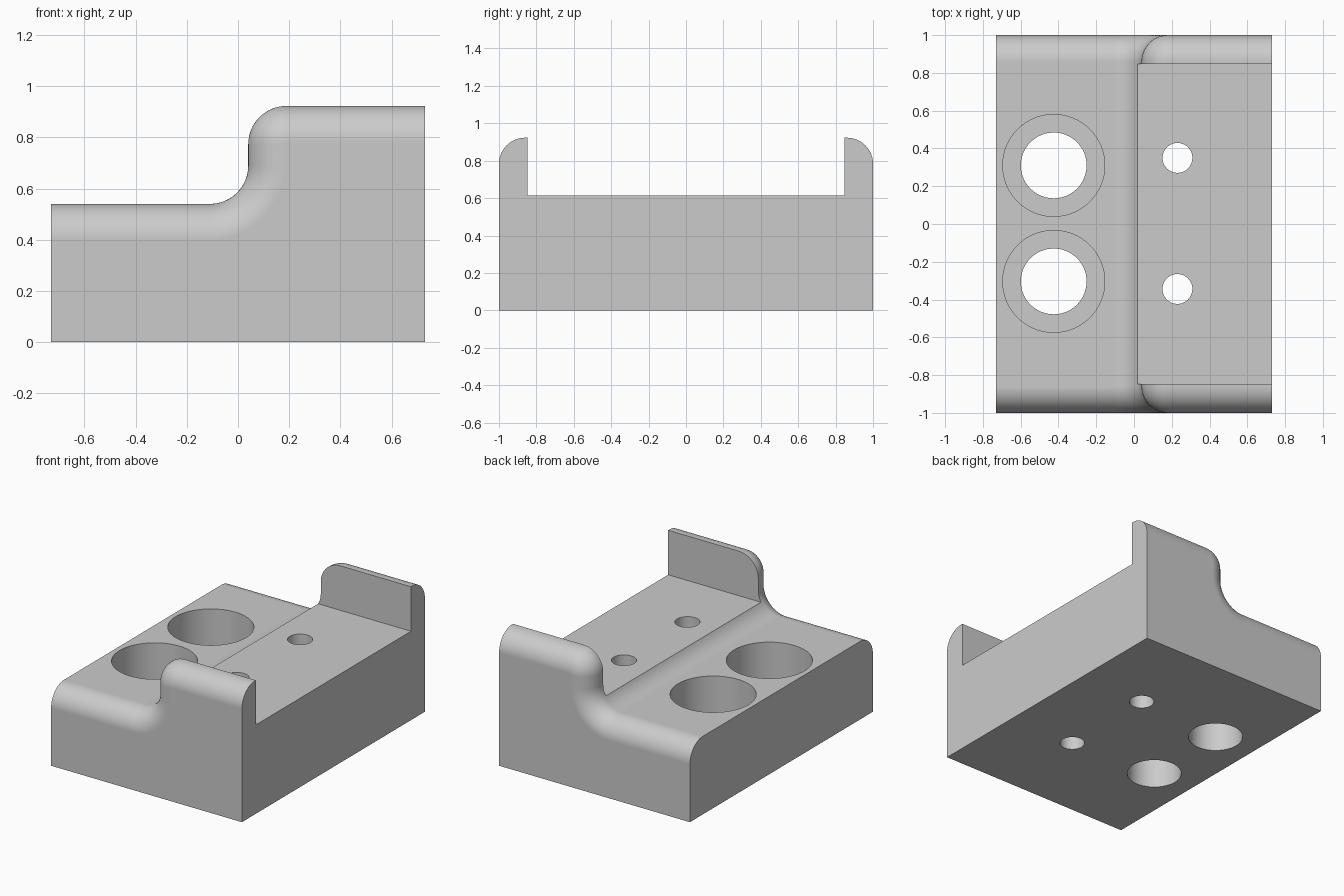
import bpy, bmesh
from math import sin, cos, pi, radians

cube = bpy.data.objects.get("Cube")
if cube:
    bpy.data.objects.remove(cube, do_unlink=True)

HALF_X, LOW, HIGH = 0.73, 0.54, 0.923
STEP_X, BEND, FILLET = 0.04, 0.15, 0.14
SEGS = 16

grey = bpy.data.materials.new("plain grey")
grey.use_nodes = True
colour = (0.6, 0.6, 0.6, 1)
grey.diffuse_color = colour
grey.node_tree.nodes["Principled BSDF"].inputs["Base Color"].default_value = colour


def add_object(name, bm):
    bmesh.ops.recalc_face_normals(bm, faces=bm.faces)
    mesh = bpy.data.meshes.new(name)
    bm.to_mesh(mesh)
    bm.free()
    mesh.materials.append(grey)
    obj = bpy.data.objects.new(name, mesh)
    bpy.context.collection.objects.link(obj)
    return obj


def section(d):
    """Stepped side profile with its upper edge pulled in by d."""
    pts = [(-HALF_X, 0), (HALF_X, 0), (HALF_X, HIGH - d)]
    for i in range(SEGS + 1):
        a = pi / 2 * (1 + i / SEGS)
        r = BEND - d
        pts.append((STEP_X + BEND + r * cos(a), HIGH - BEND + r * sin(a)))
    for i in range(SEGS + 1):
        a = -pi / 2 * i / SEGS
        r = BEND + d
        pts.append((STEP_X - BEND + r * cos(a), LOW + BEND + r * sin(a)))
    pts.append((-HALF_X, LOW - d))
    return pts


# Stepped block with rounded front and back upper edges
angles = [pi / 2 * i / SEGS for i in range(SEGS + 1)]
edge = [(1 - FILLET + FILLET * sin(a), FILLET * (1 - cos(a))) for a in angles]
stations = [(-y, d) for y, d in reversed(edge)] + edge
bm = bmesh.new()
rings = [[bm.verts.new((x, y, z)) for x, z in section(d)] for y, d in stations]
for a, b in zip(rings, rings[1:]):
    for i in range(len(a)):
        j = (i + 1) % len(a)
        bm.faces.new((a[i], a[j], b[j], b[i]))
bm.faces.new(rings[0])
bm.faces.new(rings[-1])
block = add_object("stepped_block", bm)


def cut(bm):
    cutter = add_object("cutter", bm)
    cutter.hide_render = True
    mod = block.modifiers.new("cut", 'BOOLEAN')
    mod.operation = 'DIFFERENCE'
    mod.solver = 'EXACT'
    mod.object = cutter
    bpy.ops.object.modifier_apply(modifier=mod.name)
    bpy.data.objects.remove(cutter, do_unlink=True)


def cut_hole(x, y, radius, bottom):
    bm = bmesh.new()
    bmesh.ops.create_cone(bm, cap_ends=True, segments=64, radius1=radius,
                          radius2=radius, depth=2)
    bmesh.ops.translate(bm, verts=bm.verts, vec=(x, y, bottom + 1))
    cut(bm)


bpy.ops.object.select_all(action='DESELECT')
bpy.context.view_layer.objects.active = block
block.select_set(True)

# Wide channel between the two end walls
bm = bmesh.new()
bmesh.ops.create_cube(bm, size=1)
bmesh.ops.scale(bm, verts=bm.verts, vec=(1.2, 1.695, 1))
bmesh.ops.translate(bm, verts=bm.verts, vec=(0.5, 0, 0.615 + 0.5))
cut(bm)

# Counterbored holes in the low step, small holes in the channel
for side in (-1, 1):
    cut_hole(-0.425, 0.003 + side * 0.307, 0.27, 0.23)
    cut_hole(-0.425, 0.003 + side * 0.307, 0.174, -0.5)
    cut_hole(0.23, 0.003 + side * 0.347, 0.079, -0.5)

bpy.ops.object.shade_smooth_by_angle(angle=radians(30))
block.modifiers.new("weighted normals", 'WEIGHTED_NORMAL').keep_sharp = True
